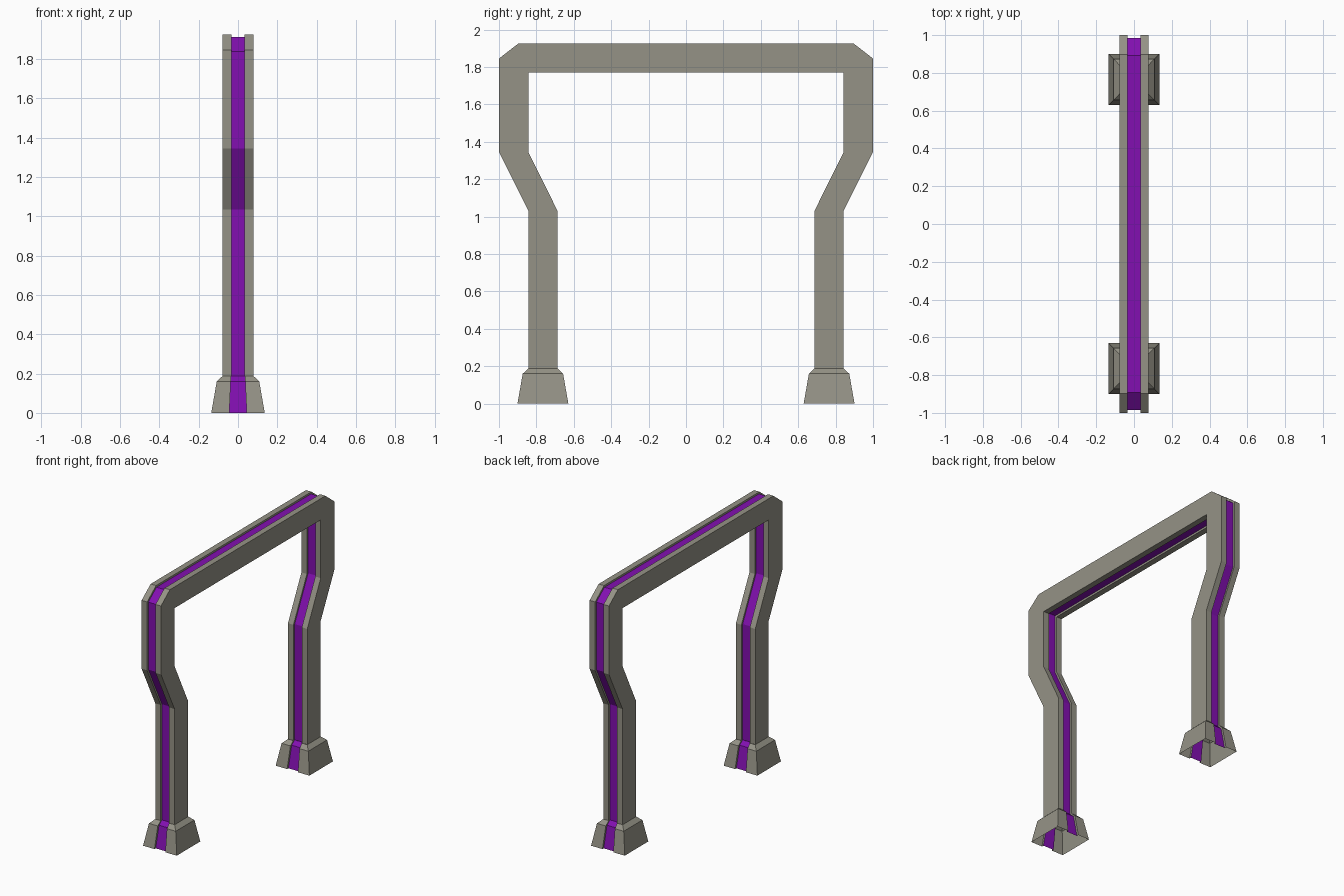
import bpy, bmesh
from mathutils import Vector

if "Cube" in bpy.data.objects:
    bpy.data.objects.remove(bpy.data.objects["Cube"])

RECESS = 0.0145  # depth of the coloured groove


def material(name, rgb):
    m = bpy.data.materials.new(name)
    m.diffuse_color = (*rgb, 1)
    m.use_nodes = True
    m.node_tree.nodes["Principled BSDF"].inputs["Base Color"].default_value = m.diffuse_color
    return m


stone = material("warm grey stone", (0.30, 0.29, 0.24))
purple = material("purple inlay", (0.225, 0.005, 0.44))


def sweep(name, stations):
    """Skin grooved cross-sections. Station: outer (y,z), inner (y,z),
    outer groove floor, inner groove floor, half width, groove half width."""
    bm = bmesh.new()
    rings = []
    for o, i, og, ig, h, s in stations:
        ring = [(-h, o), (-s, o), (-s, og), (s, og), (s, o), (h, o),
                (h, i), (s, i), (s, ig), (-s, ig), (-s, i), (-h, i)]
        rings.append([bm.verts.new((x, p[0], p[1])) for x, p in ring])
    for a, b in zip(rings, rings[1:]):
        for j in range(12):
            k = (j + 1) % 12
            f = bm.faces.new((a[j], a[k], b[k], b[j]))
            f.material_index = 1 if j in (2, 8) else 0  # groove floors
    bmesh.ops.remove_doubles(bm, verts=bm.verts[:], dist=1e-5)
    bmesh.ops.recalc_face_normals(bm, faces=bm.faces[:])
    me = bpy.data.meshes.new(name)
    bm.to_mesh(me)
    bm.free()
    me.materials.append(stone)
    me.materials.append(purple)
    ob = bpy.data.objects.new(name, me)
    bpy.context.collection.objects.link(ob)


def level(yo, yi, z, h, s):
    """Horizontal station on the left leg."""
    return ((yo, z), (yi, z), (yo + RECESS, z), (yi - RECESS, z), h, s)


def mirror(st):
    return [tuple((-p[0], p[1]) for p in a[:4]) + a[4:] for a in st]


# Arch: left leg up to the chamfered corner, then mirrored
W, S = 0.078, 0.034
left = [level(-0.843, -0.688, 0.188, W, S),
        level(-0.843, -0.688, 1.033, W, S),
        level(-1.0, -0.843, 1.345, W, S)]
corner = Vector((-0.843, 1.77))
floor = corner + Vector((-RECESS, RECESS))
for p in ((-1.0, 1.845), (-0.897, 1.925)):
    o = Vector(p)
    left.append((o, corner, o + (corner - o) * 0.09, floor, W, S))
sweep("arch_frame", left + mirror(left)[::-1])

# Flared feet, open underneath
C = 0.765
foot = [level(-C - r, -C + r, z, r, s)
        for r, z, s in ((0.136, 0.0, 0.044), (0.108, 0.16, 0.037), (W, 0.188, S))]
sweep("left_foot", foot)
sweep("right_foot", mirror(foot))
